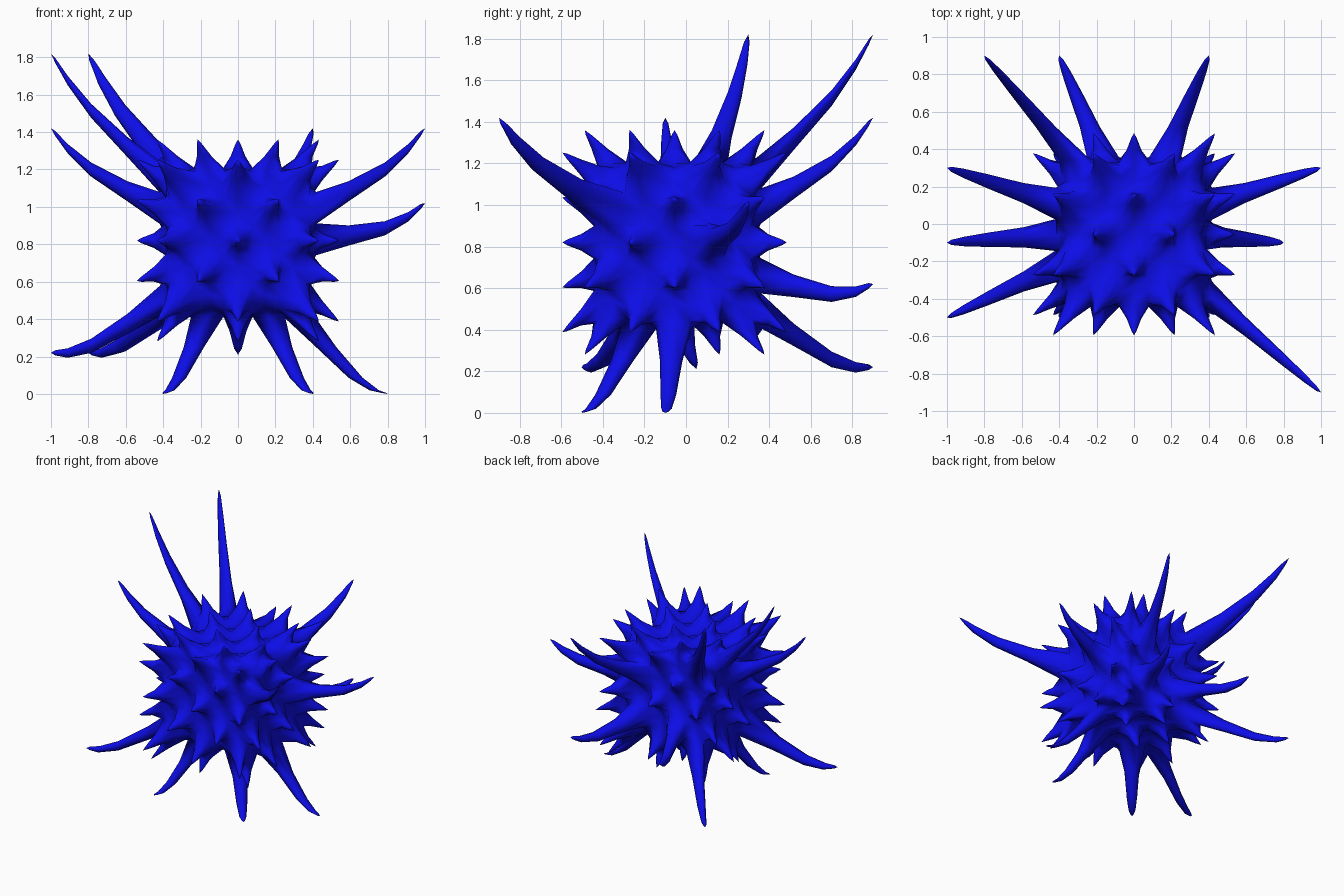
import bpy
import bmesh
from mathutils import Vector

if "Cube" in bpy.data.objects:
    bpy.data.objects.remove(bpy.data.objects["Cube"], do_unlink=True)

CELL = 0.144                        # width of one grid cell on the core
CENTRE = Vector((0, -0.055, 0.82))  # middle of the core

# Long tentacles: grid cell (3 marks the face of the core) -> tip position
TENTACLES = {
    # right and left faces
    (-3, 1, 2): (-1, 0.3, 1.82),
    (-3, 0, 1): (-1, -0.1, 1.42),
    (-3, -1, -2): (-1, -0.5, 0.22),
    (3, -2, 1): (1, -0.9, 1.42),
    (3, 1, 0): (1, 0.3, 1.02),
    # back face
    (-2, 3, 2): (-0.8, 0.9, 1.82),
    (1, 3, 1): (0.4, 0.9, 1.42),
    (-1, 3, -1): (-0.4, 0.9, 0.62),
    (1, 3, -1): (0.4, 0.9, 0.62),
    (-2, 3, -2): (-0.8, 0.9, 0.22),
    # underside
    (2, 0, -3): (0.8, -0.1, 0),
    (-1, -1, -3): (-0.4, -0.5, 0),
    (1, -1, -3): (0.4, -0.5, 0),
}
STUB_CELL, STUB_TIP = (0, 0, -3), (0, 0.05, 0.21)


def cell_key(face):
    """Grid cell of a core face; the outward axis becomes 3 or -3."""
    return tuple(round(c / CELL * 1.2) for c in face.calc_center_median())


def pull(bm, face, target, scale):
    """Extrude one face to a target centre and shrink it."""
    new = bmesh.ops.extrude_discrete_faces(bm, faces=[face])["faces"][0]
    middle = new.calc_center_median()
    for v in new.verts:
        v.co = target + (v.co - middle) * scale
    return new


def has_spike(key):
    """Checkerboard: sides and top use one parity, the rest the other."""
    odd_face = abs(key[0]) == 3 or key[2] == 3
    return sum(key) % 2 == (0 if odd_face else 1)


# Core: a cube with a grid of cells on every face
bm = bmesh.new()
bmesh.ops.create_cube(bm, size=CELL * 5)
bmesh.ops.subdivide_edges(bm, edges=bm.edges[:], cuts=4, use_grid_fill=True)
cells = [(f, cell_key(f)) for f in bm.faces]

# Spikes and tentacles grown out of the cells
for face, key in cells:
    if not has_spike(key):
        continue
    base = face.calc_center_median()
    if key in TENTACLES:
        tip = Vector(TENTACLES[key]) - CENTRE
        bend = base.lerp(tip, 0.72) - Vector((0, 0, 0.09))
        middle = pull(bm, face, bend, 0.5)
        pull(bm, middle, tip, 0.4)
    elif key == STUB_CELL:
        pull(bm, face, Vector(STUB_TIP) - CENTRE, 0.25)
    else:
        pull(bm, face, base * 1.5, 0.1)

bmesh.ops.translate(bm, verts=bm.verts[:], vec=CENTRE)
bmesh.ops.recalc_face_normals(bm, faces=bm.faces[:])
for f in bm.faces:
    f.smooth = True

mesh = bpy.data.meshes.new("spiky_body")
bm.to_mesh(mesh)
bm.free()
body = bpy.data.objects.new("spiky_body", mesh)
bpy.context.collection.objects.link(body)

# Rounding
subsurf = body.modifiers.new("rounding", "SUBSURF")
subsurf.levels = subsurf.render_levels = 1
subsurf.use_limit_surface = False

# Colour
blue = bpy.data.materials.new("deep blue")
blue.use_nodes = True
colour = (0.004, 0.004, 0.8, 1)
blue.diffuse_color = colour
blue.node_tree.nodes["Principled BSDF"].inputs["Base Color"].default_value = colour
mesh.materials.append(blue)
